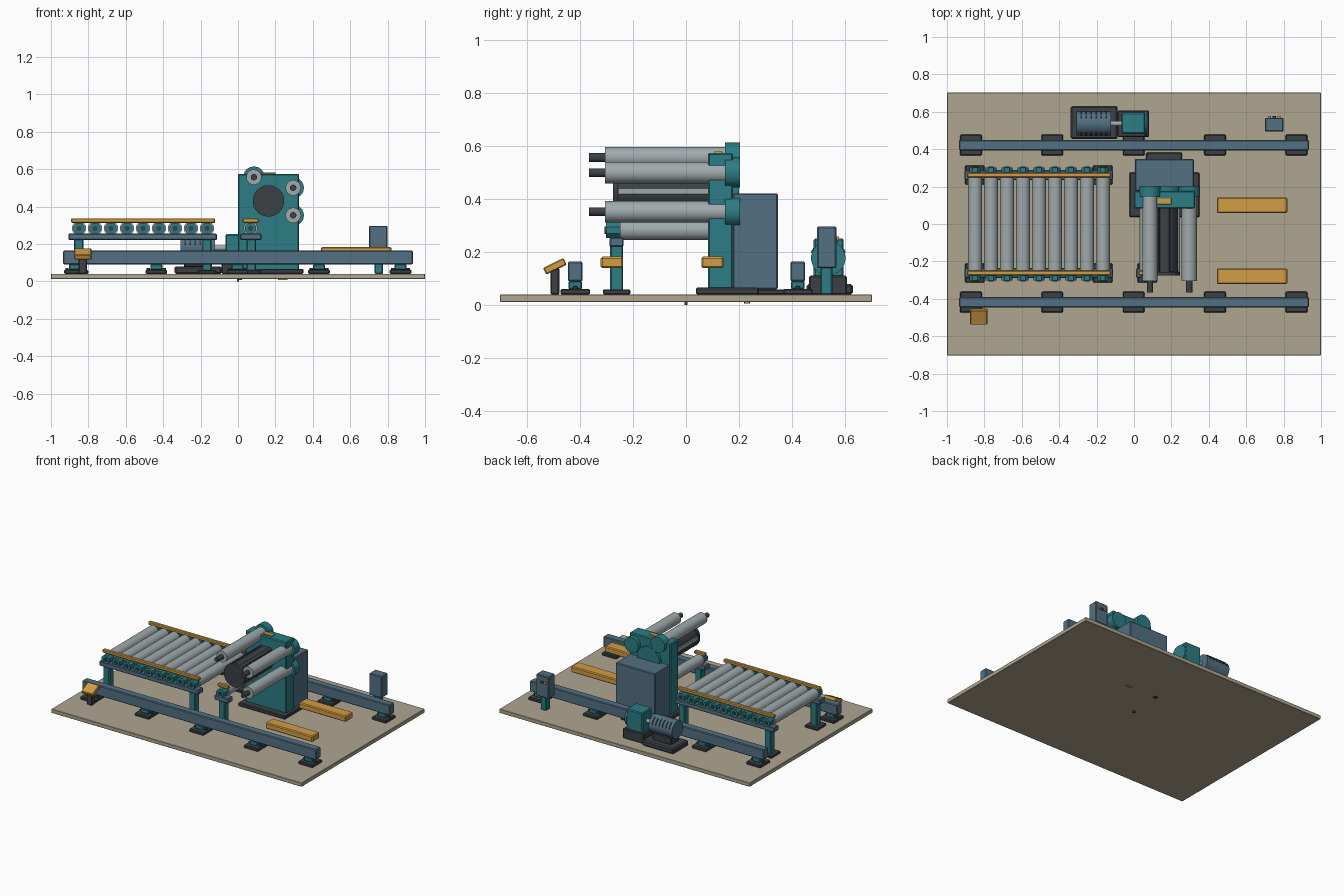
import bpy, bmesh, math
from mathutils import Matrix, Vector

if "Cube" in bpy.data.objects:
    bpy.data.objects.remove(bpy.data.objects["Cube"])


def material(name, rgb):
    m = bpy.data.materials.new(name)
    m.diffuse_color = (*rgb, 1)
    m.use_nodes = True
    m.node_tree.nodes["Principled BSDF"].inputs["Base Color"].default_value = m.diffuse_color
    return m


TAN = material("floor tan", (0.43, 0.38, 0.285))
TEAL = material("machine teal", (0.025, 0.205, 0.23))
STEEL = material("steel blue", (0.085, 0.16, 0.225))
YELLOW = material("safety yellow", (0.64, 0.34, 0.06))
DARK = material("dark grey", (0.045, 0.053, 0.06))
LIGHT = material("roller grey", (0.35, 0.40, 0.415))


def finish(bm, name, mat):
    me = bpy.data.meshes.new(name)
    bm.to_mesh(me)
    bm.free()
    me.materials.append(mat)
    ob = bpy.data.objects.new(name, me)
    bpy.context.collection.objects.link(ob)
    return ob


def box(name, mat, x, y, z, bevel=0.005, tilt=0.0):
    """Box from (min, max) ranges, optionally tilted about its x axis."""
    bm = bmesh.new()
    size = Vector((x[1] - x[0], y[1] - y[0], z[1] - z[0]))
    bmesh.ops.create_cube(bm, size=1, matrix=Matrix.Diagonal((*size, 1)))
    if bevel:
        bmesh.ops.bevel(bm, geom=bm.edges[:], offset=min(bevel, min(size) * 0.3),
                        segments=1, affect='EDGES', profile=0.5)
    ob = finish(bm, name, mat)
    ob.location = ((x[0] + x[1]) / 2, (y[0] + y[1]) / 2, (z[0] + z[1]) / 2)
    ob.rotation_euler.x = tilt
    return ob


def rod(name, mat, axis, a, b, c1, c2, r, sides=28):
    """Cylinder from a to b along 'x' (c1=y, c2=z) or 'y' (c1=x, c2=z)."""
    bm = bmesh.new()
    rot = Matrix.Rotation(math.pi / 2, 4, 'Y' if axis == 'x' else 'X')
    bmesh.ops.create_cone(bm, cap_ends=True, segments=sides, radius1=r, radius2=r,
                          depth=b - a, matrix=rot @ Matrix.Rotation(math.pi / sides, 4, 'Z'))
    for f in bm.faces:
        f.smooth = sides > 12 and len(f.verts) == 4
    for e in bm.edges:
        if any(len(f.verts) > 4 for f in e.link_faces):
            e.smooth = False
    ob = finish(bm, name, mat)
    mid = (a + b) / 2
    ob.location = (mid, c1, c2) if axis == 'x' else (c1, mid, c2)
    return ob


def around(c, half):
    return (c - half, c + half)


# Floor plate with small marks beneath it
box("floor_plate", TAN, (-1, 1), (-0.702, 0.702), (0.012, 0.04), 0.002)
box("drain_pin", DARK, around(0, 0.006), around(0, 0.006), (0, 0.013), 0)
box("underside_tag", YELLOW, (0.215, 0.265), (0.222, 0.24), (0.007, 0.013), 0)
box("underside_tab", DARK, around(0.01, 0.012), around(0.23, 0.012), (0.007, 0.013), 0)

# Long side rails on five feet each
for side, yc in (("front", -0.418), ("rear", 0.422)):
    box(side + "_rail", STEEL, (-0.935, 0.935), around(yc, 0.028), (0.09, 0.165))
    for x in (-0.872, -0.437, -0.002, 0.433, 0.869):
        box(side + "_rail_foot", DARK, around(x, 0.058), around(yc, 0.056), (0.04, 0.062))
        box(side + "_rail_post", TEAL, around(x, 0.032), around(yc, 0.026), (0.06, 0.092))
        for dx in (-0.042, 0.042):
            box(side + "_foot_bolt", DARK, around(x + dx, 0.009), around(yc, 0.009),
                (0.06, 0.072), 0.002)


def bearing(x, s):
    """Roller end bearing on side s (-1 front, 1 rear)."""
    a, b = sorted((s * 0.245, s * 0.302))
    rod("roller_bearing", TEAL, 'y', a, b, x, 0.283, 0.032, 8)
    a, b = sorted((s * 0.29, s * 0.308))
    rod("roller_axle", DARK, 'y', a, b, x, 0.283, 0.014, 12)


def leg(x, y):
    box("conveyor_leg", TEAL, around(x, 0.025), around(y, 0.025), (0.05, 0.225))
    box("conveyor_foot", DARK, around(x, 0.052), around(y, 0.052), (0.04, 0.06))


# Roller conveyor
for s in (-1, 1):
    box("conveyor_beam", STEEL, (-0.907, -0.113), around(s * 0.262, 0.027), (0.22, 0.256))
    box("conveyor_guide", YELLOW, (-0.893, -0.122), around(s * 0.262, 0.013), (0.313, 0.337))
    for x in (-0.852, -0.166):
        leg(x, s * 0.262)
for i in range(9):
    x = -0.85 + i * 0.0855
    rod("conveyor_roller", LIGHT, 'y', -0.25, 0.25, x, 0.283, 0.038)
    for s in (-1, 1):
        bearing(x, s)

# Single infeed roller beside the column
leg(0.07, -0.262)
box("infeed_beam", STEEL, (0.012, 0.125), (-0.289, -0.235), (0.22, 0.256))
box("infeed_guide", YELLOW, (0.025, 0.112), (-0.275, -0.249), (0.313, 0.337))
rod("infeed_roller", LIGHT, 'y', -0.25, 0.1, 0.067, 0.283, 0.038)
bearing(0.067, -1)

# Winder column, cabinet and base
box("column_base", DARK, (-0.025, 0.35), (0.037, 0.275), (0.04, 0.066))
box("cabinet_base", DARK, (0.065, 0.257), (0.2, 0.382), (0.04, 0.06))
box("column", TEAL, (0.0, 0.326), (0.083, 0.177), (0.06, 0.575), 0.006)
box("cabinet", STEEL, (0.005, 0.32), (0.177, 0.347), (0.06, 0.422))
box("column_top_plate", YELLOW, (0.125, 0.2), (0.105, 0.137), (0.573, 0.581), 0.001)

# Guide rolls carried by the column
for x, z in ((0.085, 0.557), (0.295, 0.5), (0.295, 0.353)):
    rod("guide_roll", LIGHT, 'y', -0.306, 0.15, x, z, 0.041)
    rod("guide_roll_shaft", DARK, 'y', -0.366, -0.3, x, z, 0.017, 16)
    rod("guide_roll_housing", TEAL, 'y', 0.147, 0.203, x, z, 0.057)
    rod("guide_roll_collar", TEAL, 'y', 0.078, 0.15, x, z, 0.0395)

# Dark winding drum with pale gripping strips
rod("drum_core", DARK, 'y', -0.26, 0.09, 0.163, 0.43, 0.074)
rod("drum_front_flange", DARK, 'y', -0.276, -0.256, 0.163, 0.43, 0.084)
rod("drum_housing", TEAL, 'y', 0.147, 0.2, 0.163, 0.43, 0.09)
for i in range(6):
    a = math.radians(60 * i)
    strip = box("drum_strip", LIGHT if i % 3 == 0 else DARK, around(0.163 + 0.073 * math.cos(a), 0.009),
                (-0.256, 0.085), around(0.43 + 0.073 * math.sin(a), 0.013), 0.002)
    strip.rotation_euler.y = -a

# Outfeed arms
for y in (0.1, -0.28):
    box("outfeed_arm", YELLOW, (0.443, 0.82), around(y, 0.042), (0.14, 0.183), 0.006)

# Drive motor, coupling and gearbox
box("motor_base", DARK, (-0.34, -0.087), (0.455, 0.63), (0.04, 0.08), 0.008)
box("motor_saddle", DARK, (-0.29, -0.14), (0.49, 0.585), (0.078, 0.13))
rod("motor_body", STEEL, 'x', -0.308, -0.122, 0.537, 0.178, 0.064)
for i in range(6):
    x = -0.283 + i * 0.027
    for ang in (-60, 40, 60):
        a = math.radians(ang)
        slot = box("motor_slot", DARK, around(x, 0.004), around(0.537 + 0.063 * math.sin(a), 0.014),
                   around(0.178 + 0.063 * math.cos(a), 0.005), 0)
        slot.rotation_euler.x = -a
rod("drive_shaft", LIGHT, 'x', -0.125, -0.06, 0.537, 0.178, 0.014, 16)
box("gearbox_base", DARK, (-0.087, 0.08), (0.465, 0.607), (0.04, 0.112))
box("gearbox", TEAL, (-0.067, 0.06), (0.482, 0.595), (0.105, 0.252), 0.006)
rod("gearbox_cover", TEAL, 'x', 0.055, 0.07, 0.537, 0.178, 0.065)

# Control box on its post, with buttons at the rear
box("control_post", TEAL, (0.73, 0.776), (0.507, 0.553), (0.04, 0.145))
box("control_box", STEEL, (0.7, 0.8), (0.495, 0.568), (0.14, 0.297))
for x, m in ((0.725, YELLOW), (0.75, DARK), (0.775, YELLOW)):
    rod("control_button", m, 'y', 0.565, 0.577, x, 0.25, 0.009, 12)

# Tilted operator panel
box("panel_post", DARK, around(-0.83, 0.022), (-0.512, -0.478), (0.04, 0.142))
box("operator_panel", YELLOW, around(-0.83, 0.046), around(-0.495, 0.043),
    around(0.147, 0.014), 0.004, math.radians(26))
